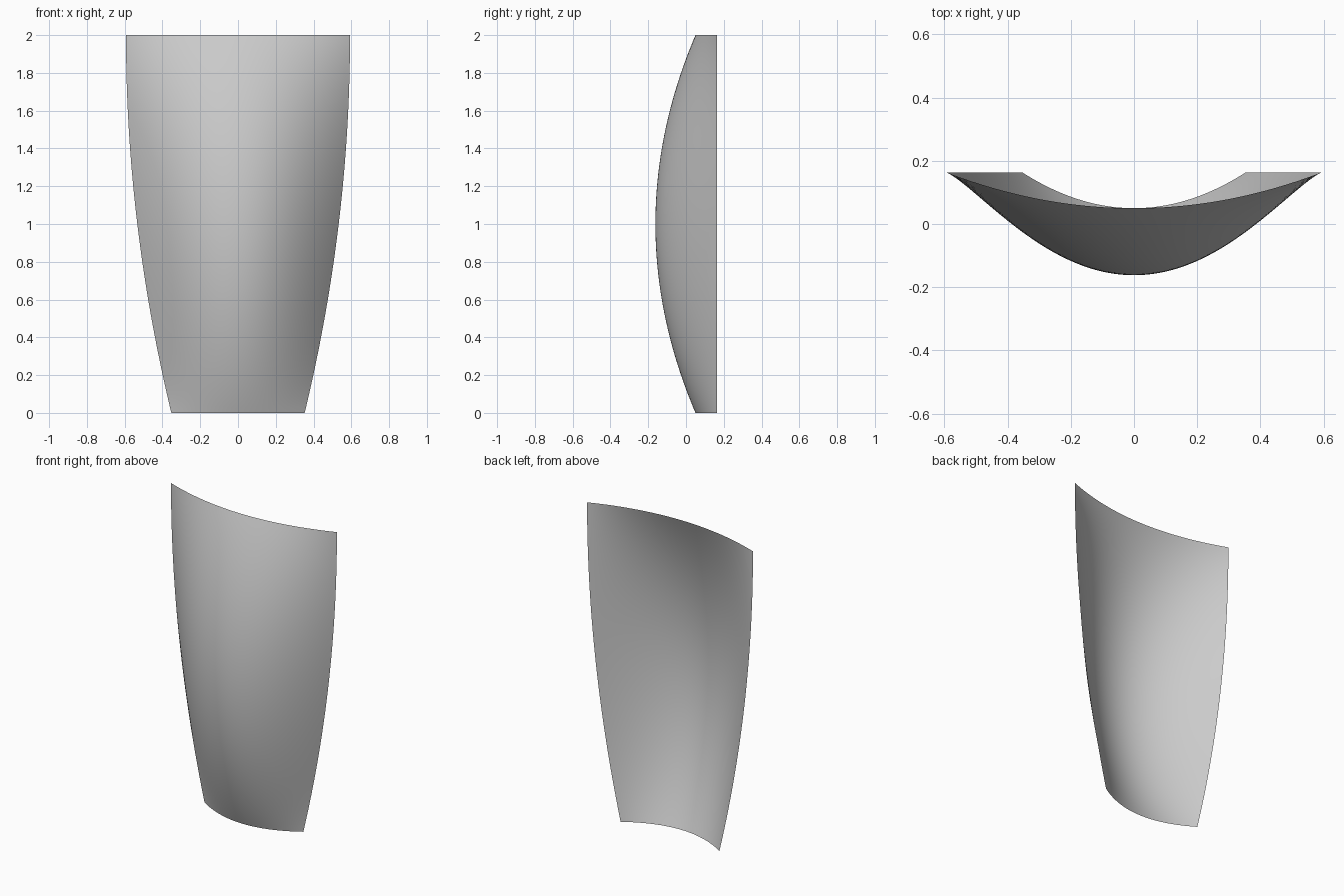
import bpy, bmesh

if "Cube" in bpy.data.objects:
    bpy.data.objects.remove(bpy.data.objects["Cube"])

NU, NV = 48, 64          # segments across and up
EDGE_Y = 0.163           # straight side edges lie in this plane


def surface_point(u, v):
    """u runs -1..1 across, v runs 0..1 from bottom to top."""
    half_width = 0.593 - 0.24 * (1 - v) ** 2
    centre_y = 0.05 - 0.212 * 4 * v * (1 - v)
    y = centre_y + (EDGE_Y - centre_y) * u * u
    return (half_width * u, y, 2 * v)


# Thin curved shell: parabolic across, bulging forward at mid height
bm = bmesh.new()
rows = [[bm.verts.new(surface_point(2 * i / NU - 1, j / NV)) for i in range(NU + 1)]
        for j in range(NV + 1)]
for lower, upper in zip(rows, rows[1:]):
    for i in range(NU):
        face = bm.faces.new((lower[i], lower[i + 1], upper[i + 1], upper[i]))
        face.smooth = True

mesh = bpy.data.meshes.new("curved_panel")
bm.to_mesh(mesh)
bm.free()
panel = bpy.data.objects.new("curved_panel", mesh)
bpy.context.collection.objects.link(panel)
